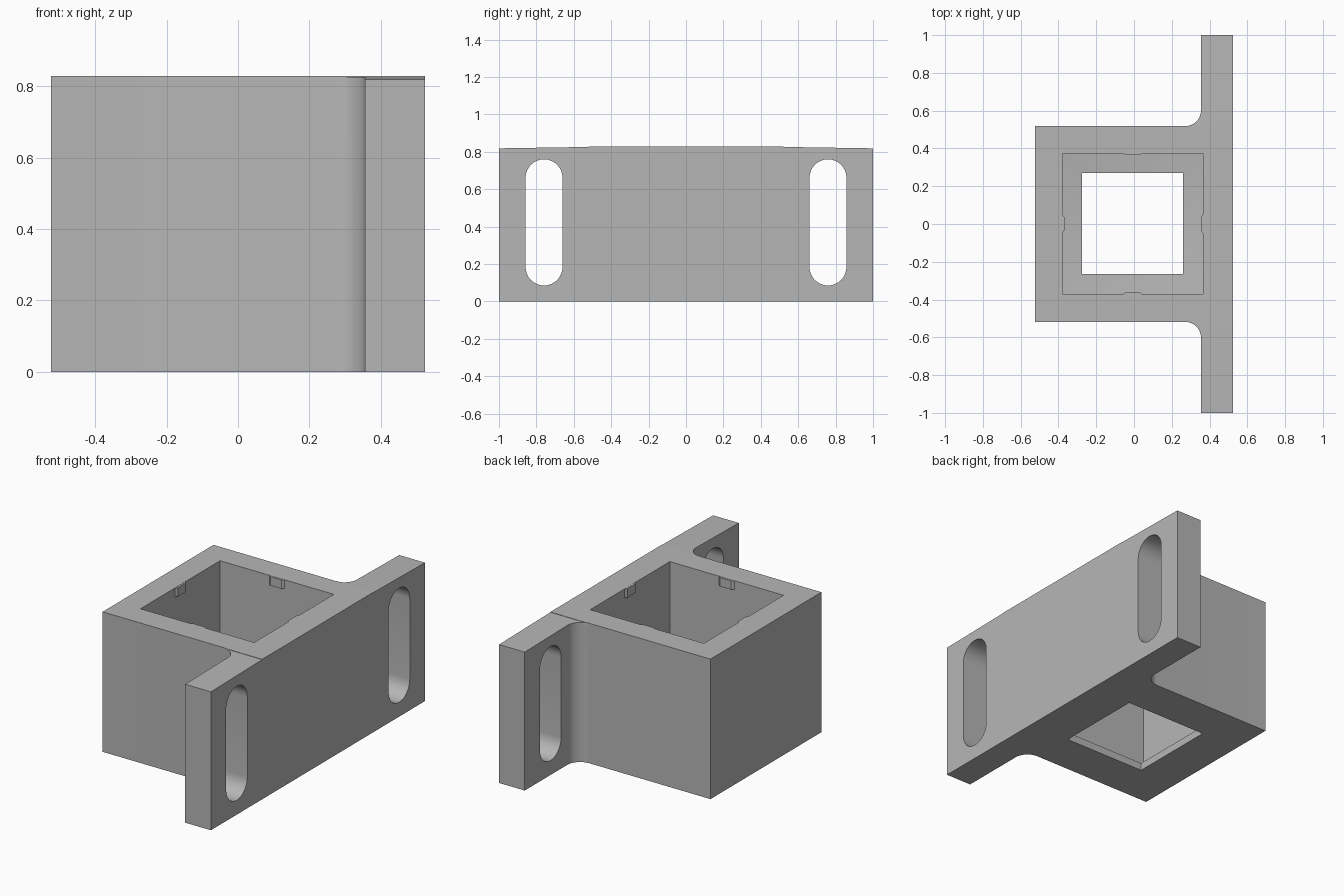
import bpy, bmesh
from math import sin, cos, pi, radians

cube = bpy.data.objects.get("Cube")
if cube:
    bpy.data.objects.remove(cube, do_unlink=True)

grey = bpy.data.materials.new("plain grey")
grey.use_nodes = True
COLOUR = (0.47, 0.47, 0.47, 1)
grey.diffuse_color = COLOUR
grey.node_tree.nodes["Principled BSDF"].inputs["Base Color"].default_value = COLOUR

HEIGHT = 0.828


def loft(name, loops):
    """Closed solid skinned through matching loops of points."""
    bm = bmesh.new()
    rings = [[bm.verts.new(p) for p in loop] for loop in loops]
    n = len(rings[0])
    for low, high in zip(rings, rings[1:]):
        for i in range(n):
            j = (i + 1) % n
            bm.faces.new((low[i], low[j], high[j], high[i]))
    bm.faces.new(rings[0])
    bm.faces.new(rings[-1])
    bmesh.ops.recalc_face_normals(bm, faces=bm.faces)
    mesh = bpy.data.meshes.new(name)
    bm.to_mesh(mesh)
    bm.free()
    mesh.materials.append(grey)
    obj = bpy.data.objects.new(name, mesh)
    bpy.context.collection.objects.link(obj)
    return obj


def upright(outline, z):
    return [(x, y, z) for x, y in outline]


def sideways(outline, x):
    return [(x, y, z) for y, z in outline]


def square(half, cx, cy):
    return [(cx - half, cy - half), (cx + half, cy - half),
            (cx + half, cy + half), (cx - half, cy + half)]


def cut(target, cutter):
    cutter.hide_render = True
    bpy.context.view_layer.objects.active = target
    mod = target.modifiers.new("cut", "BOOLEAN")
    mod.operation = "DIFFERENCE"
    mod.solver = "EXACT"
    mod.object = cutter
    bpy.ops.object.modifier_apply(modifier=mod.name)
    bpy.data.objects.remove(cutter, do_unlink=True)


# Square sleeve and flange in one plan outline, with filleted inner corners
BACK, SIDE, PLATE, R = 0.523, 0.518, 0.355, 0.085
half = [(-BACK, SIDE)]
for i in range(13):
    a = pi / 2 * i / 12
    half.append((PLATE - R + R * sin(a), SIDE + R - R * cos(a)))
half += [(PLATE, 1), (BACK, 1)]
outline = half + [(x, -y) for x, y in reversed(half)]
bracket = loft("bracket_body", [upright(outline, 0), upright(outline, HEIGHT)])

# Square socket with a shallow sloped ledge around the through hole
opening, socket = square(0.267, -0.007, 0.002), square(0.372, -0.007, 0.002)
cut(bracket, loft("socket_cutter", [upright(opening, -0.1), upright(opening, 0.045),
                                    upright(socket, 0.06), upright(socket, 1)]))

for s in (1, -1):
    # Tall rounded mounting slot through the flange
    slot = []
    for centre, start in ((0.66, 0), (0.185, pi)):
        for i in range(17):
            a = start + pi * i / 16
            slot.append((s * 0.759 + 0.099 * cos(a), centre + 0.1 * sin(a)))
    cut(bracket, loft("slot_cutter", [sideways(slot, 0.2), sideways(slot, 0.7)]))

    # Slight fall on the top of the flange
    wedge = [(s * 0.521, 0.826), (s * 1.1, 0.817), (s * 1.1, 1), (s * 0.521, 1)]
    cut(bracket, loft("wedge_cutter", [sideways(wedge, 0.2), sideways(wedge, 0.7)]))

# Small retaining tabs at the middle of each socket wall
for k, side in enumerate(("right", "rear", "left", "front")):
    c, s = round(cos(k * pi / 2)), round(sin(k * pi / 2))
    profile = [(0.39, -0.05), (0.372, -0.05), (0.362, -0.036),
               (0.362, 0.036), (0.372, 0.05), (0.39, 0.05)]
    plan = [(-0.007 + u * c - v * s, 0.002 + u * s + v * c) for u, v in profile]
    loft(side + "_tab", [upright(plan, 0.775), upright(plan, HEIGHT - 0.001)])

# Smooth the fillets and slot ends, keeping hard corners
bpy.ops.object.select_all(action="DESELECT")
bracket.select_set(True)
bpy.context.view_layer.objects.active = bracket
bpy.ops.object.shade_smooth_by_angle(angle=radians(30))
